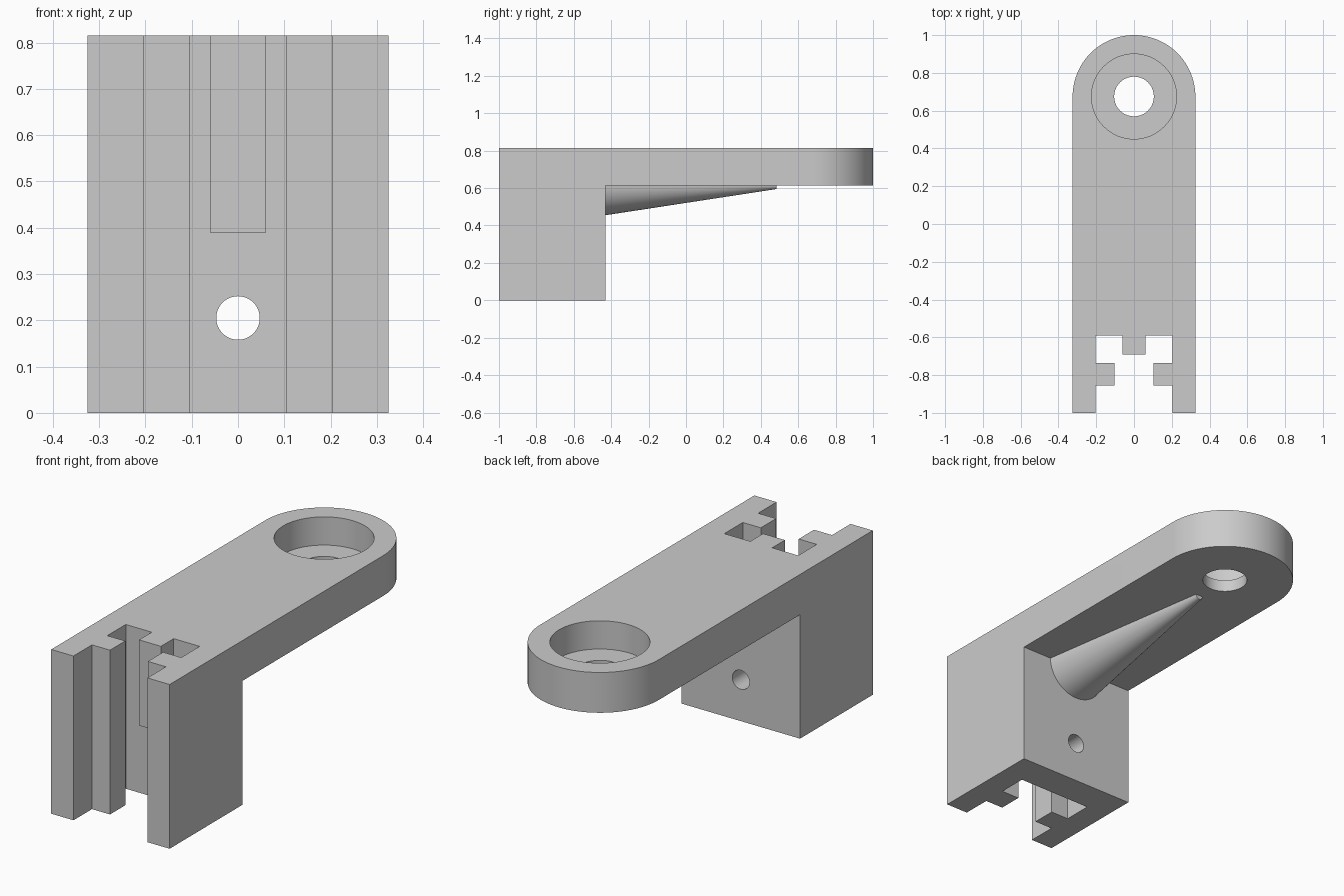
import bpy, bmesh, math
from mathutils import Matrix, Vector

if "Cube" in bpy.data.objects:
    bpy.data.objects.remove(bpy.data.objects["Cube"])

grey = bpy.data.materials.new("light grey")
grey.diffuse_color = (0.6, 0.6, 0.6, 1)
grey.use_nodes = True
grey.node_tree.nodes["Principled BSDF"].inputs["Base Color"].default_value = grey.diffuse_color

HALF, TOP, UNDER = 0.325, 0.815, 0.615   # half width, top height, arm underside
BLOCK_BACK = -0.43
EYE_Y = 1 - HALF                         # centre of the rounded end


def add_object(name, bm):
    bmesh.ops.recalc_face_normals(bm, faces=bm.faces[:])
    mesh = bpy.data.meshes.new(name)
    bm.to_mesh(mesh)
    bm.free()
    mesh.materials.append(grey)
    obj = bpy.data.objects.new(name, mesh)
    bpy.context.collection.objects.link(obj)
    return obj


def prism(name, outline, z0, z1):
    bm = bmesh.new()
    face = bm.faces.new([bm.verts.new((x, y, z0)) for x, y in outline])
    new = bmesh.ops.extrude_face_region(bm, geom=[face])["geom"]
    verts = [v for v in new if isinstance(v, bmesh.types.BMVert)]
    bmesh.ops.translate(bm, verts=verts, vec=(0, 0, z1 - z0))
    return add_object(name, bm)


def box(name, x, y0, y1, z0, z1):
    return prism(name, [(-x, y0), (x, y0), (x, y1), (-x, y1)], z0, z1)


def cone(name, r1, r2, start, end, segments=64):
    start, end = Vector(start), Vector(end)
    axis = end - start
    turn = axis.to_track_quat('Z', 'Y').to_matrix().to_4x4()
    bm = bmesh.new()
    bmesh.ops.create_cone(bm, cap_ends=True, segments=segments, radius1=r1, radius2=r2,
                          depth=axis.length,
                          matrix=Matrix.Translation((start + end) / 2) @ turn)
    return add_object(name, bm)


def combine(body, tool, operation):
    mod = body.modifiers.new(tool.name, 'BOOLEAN')
    mod.operation, mod.solver, mod.object = operation, 'EXACT', tool
    bpy.context.view_layer.objects.active = body
    bpy.ops.object.modifier_apply(modifier=mod.name)
    bpy.data.objects.remove(tool)


# Plan outline: slotted front, centre rib, rounded far end
right = [(0.06, -0.69), (0.06, -0.59), (0.203, -0.59), (0.203, -0.735), (0.104, -0.735),
         (0.104, -0.855), (0.203, -0.855), (0.203, -1), (HALF, -1)]
arc = [(HALF * math.cos(a), EYE_Y + HALF * math.sin(a))
       for a in (math.pi * i / 48 for i in range(49))]
left = [(-x, y) for x, y in reversed(right)]
bracket = prism("bracket", right + arc + left, 0, TOP)

# Clear the space below the arm and below the centre rib
combine(bracket, box("arm_clearance", 1, BLOCK_BACK, 2, -1, UNDER), 'DIFFERENCE')
combine(bracket, box("rib_clearance", 0.09, -0.72, -0.59, -1, 0.39), 'DIFFERENCE')

# Tapered half-round brace under the arm, its root buried in the block
slope = 0.14 / 0.915
combine(bracket, cone("brace", 0.16 + 0.07 * slope, 0.02,
                      (0, BLOCK_BACK - 0.07, UNDER), (0, 0.485, UNDER)), 'UNION')

# Counterbore, through hole and screw hole
combine(bracket, cone("counterbore", 0.225, 0.225, (0, EYE_Y, 0.675), (0, EYE_Y, 1)), 'DIFFERENCE')
combine(bracket, cone("eye_hole", 0.105, 0.105, (0, EYE_Y, 0.4), (0, EYE_Y, 1)), 'DIFFERENCE')
combine(bracket, cone("screw_hole", 0.047, 0.047, (0, -0.8, 0.205), (0, -0.3, 0.205), 48), 'DIFFERENCE')

bpy.ops.object.select_all(action='DESELECT')
bracket.select_set(True)
bpy.context.view_layer.objects.active = bracket
bpy.ops.object.shade_smooth_by_angle(angle=math.radians(30))
